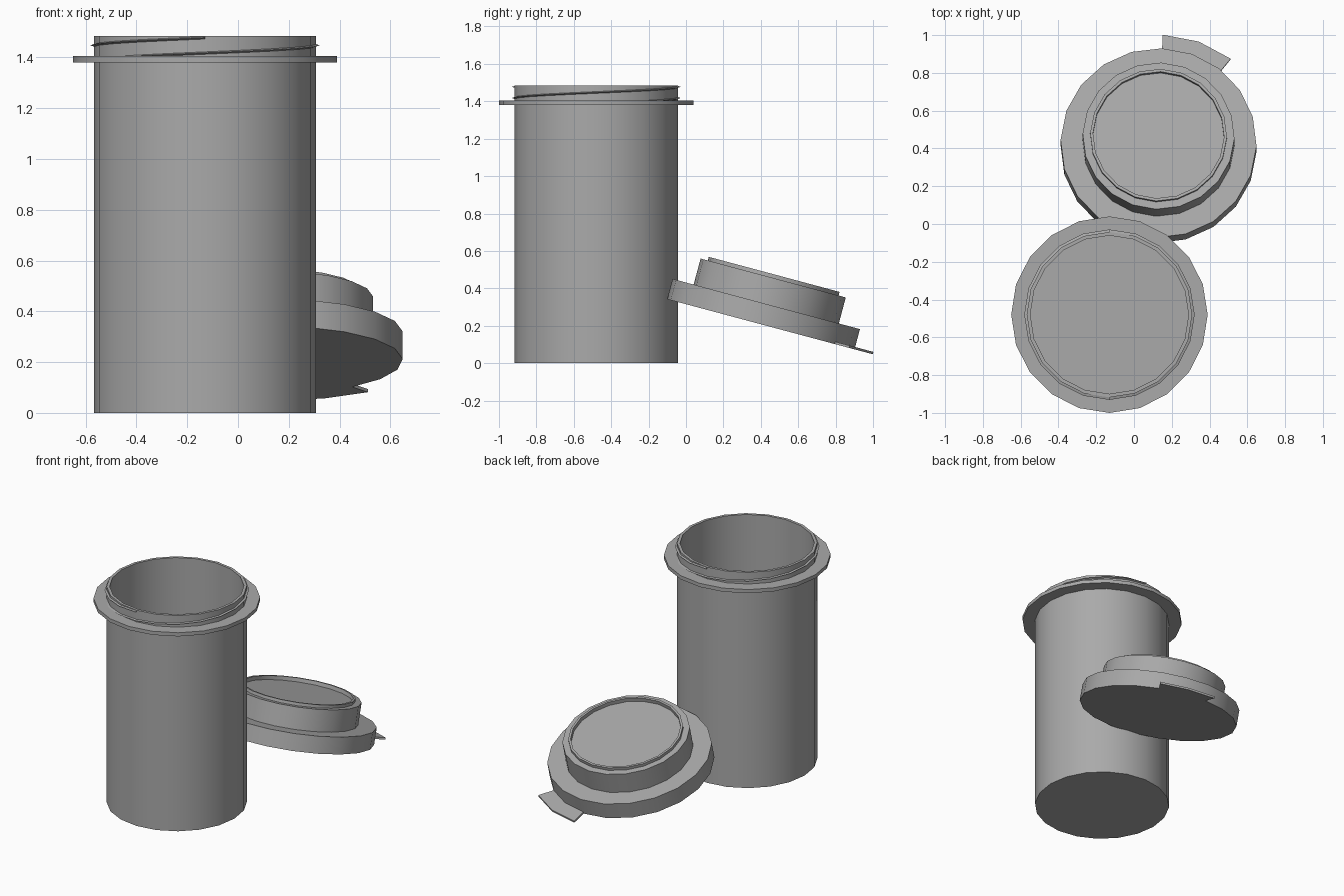
import bpy, bmesh
from math import sin, cos, radians
from mathutils import Matrix

cube = bpy.data.objects.get("Cube")
if cube:
    bpy.data.objects.remove(cube, do_unlink=True)

SIDES = 20
STEP = 360 / SIDES

grey = bpy.data.materials.new("plain grey")
grey.use_nodes = True
grey.diffuse_color = (0.4, 0.4, 0.4, 1)
grey.node_tree.nodes["Principled BSDF"].inputs["Base Color"].default_value = (0.4, 0.4, 0.4, 1)


def polar(r, deg, z):
    return (r * cos(radians(deg)), r * sin(radians(deg)), z)


def finish(name, bm, matrix):
    bmesh.ops.recalc_face_normals(bm, faces=bm.faces)
    mesh = bpy.data.meshes.new(name)
    bm.to_mesh(mesh)
    bm.free()
    mesh.materials.append(grey)
    obj = bpy.data.objects.new(name, mesh)
    obj.matrix_world = matrix
    bpy.context.collection.objects.link(obj)
    bpy.ops.object.select_all(action='DESELECT')
    obj.select_set(True)
    bpy.context.view_layer.objects.active = obj
    bpy.ops.object.shade_smooth_by_angle(angle=radians(30))
    return obj


def lathe(name, profile, matrix):
    """Turn an open (radius, height) profile and cap both of its ends."""
    bm = bmesh.new()
    rings = [[bm.verts.new(polar(r, i * STEP, z)) for i in range(SIDES)] for r, z in profile]
    for a, b in zip(rings, rings[1:]):
        for i in range(SIDES):
            j = (i + 1) % SIDES
            bm.faces.new((a[i], a[j], b[j], b[i]))
    bm.faces.new(rings[0])
    bm.faces.new(rings[-1])
    return finish(name, bm, matrix)


def thread(name, start, matrix):
    """Triangular ridge climbing around the neck."""
    bm = bmesh.new()
    rows = []
    for i in range(14):
        a = start + i * STEP
        z = 1.40 + 0.006 * i
        rows.append([bm.verts.new(polar(r, a, z + dz))
                     for r, dz in ((0.432, -0.008), (0.451, 0), (0.432, 0.006))])
    for a, b in zip(rows, rows[1:]):
        for k in range(3):
            m = (k + 1) % 3
            bm.faces.new((a[k], a[m], b[m], b[k]))
    bm.faces.new(rows[0])
    bm.faces.new(rows[-1])
    return finish(name, bm, matrix)


# Canister: hollow body, collar and two-start neck thread
body_at = Matrix.Translation((-0.13, -0.48, 0))
lathe("canister_body", [
    (0.438, 0), (0.438, 1.38), (0.52, 1.38), (0.52, 1.405),
    (0.438, 1.405), (0.438, 1.485), (0.419, 1.485), (0.419, 0.02)], body_at)
for name, start in (("neck_thread_front", 216), ("neck_thread_back", 36)):
    thread(name, start, body_at)

# Lid: leaning against the canister, with a plug and a raised rim
lid_at = (Matrix.Translation((0.13, 0.4, 0.208)) @ Matrix.Rotation(radians(-15), 4, 'X')
          @ Matrix.Rotation(radians(-2), 4, 'Z'))
lathe("lid", [
    (0.519, 0), (0.519, 0.112), (0.402, 0.112), (0.402, 0.256),
    (0.362, 0.256), (0.362, 0.276), (0.347, 0.276), (0.347, 0.25)], lid_at)

# Pull tab: a short arc plate level with the underside of the lid
bm = bmesh.new()
arc = [90, 72, 54]
outline = [polar(0.519, a, 0) for a in arc] + [polar(0.62, a, 0) for a in reversed(arc)]
face = bm.faces.new([bm.verts.new(p) for p in outline])
top = bmesh.ops.extrude_face_region(bm, geom=[face])["geom"]
bmesh.ops.translate(bm, vec=(0, 0, 0.013),
                    verts=[v for v in top if isinstance(v, bmesh.types.BMVert)])
finish("lid_pull_tab", bm, lid_at)
